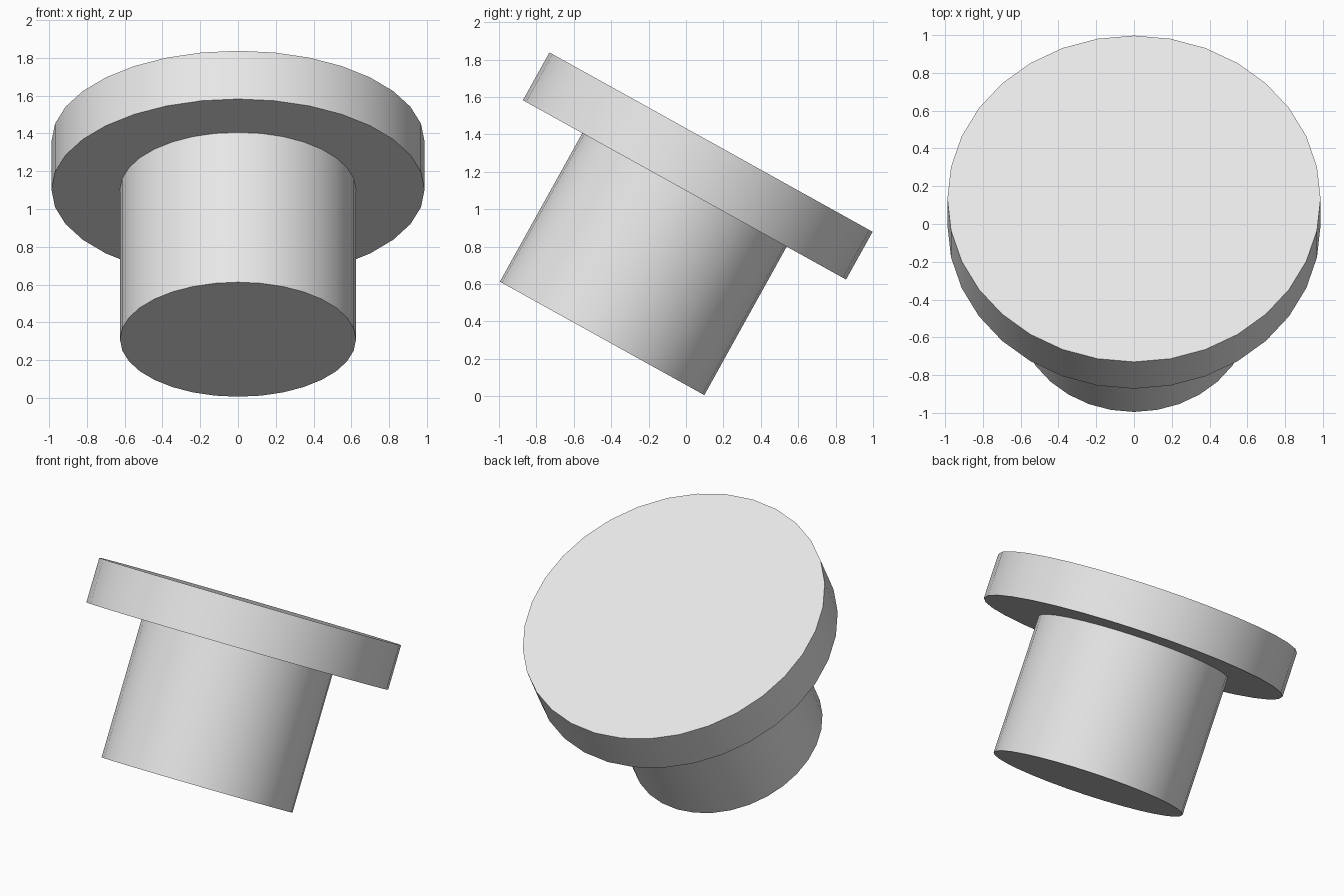
import bpy
from math import radians
from mathutils import Matrix, Vector

cube = bpy.data.objects.get("Cube")
if cube:
    bpy.data.objects.remove(cube, do_unlink=True)

# Single light grey material
grey = bpy.data.materials.new("light_grey")
grey.use_nodes = True
colour = (0.8, 0.8, 0.8, 1.0)
grey.diffuse_color = colour
grey.node_tree.nodes["Principled BSDF"].inputs["Base Color"].default_value = colour

# The whole knob leans back about the x axis
TILT = Matrix.Rotation(radians(-29.03), 4, 'X')
AXIS = TILT @ Vector((0, 0, 1))
JOINT = Vector((0, -0.008, 1.103))  # where the post meets the disc


def tilted_cylinder(name, radius, start, end):
    """Cylinder running from start to end along the tilted axis."""
    bpy.ops.mesh.primitive_cylinder_add(
        vertices=32, radius=radius, depth=end - start,
        location=JOINT + AXIS * (start + end) / 2,
        rotation=TILT.to_euler())
    obj = bpy.context.object
    obj.name = name
    obj.data.materials.append(grey)
    bpy.ops.object.shade_smooth_by_angle(angle=radians(30))
    return obj


# Wide disc on top, narrower post beneath
tilted_cylinder("top_disc", 0.988, 0, 0.292)
tilted_cylinder("post", 0.625, -0.908, 0)
